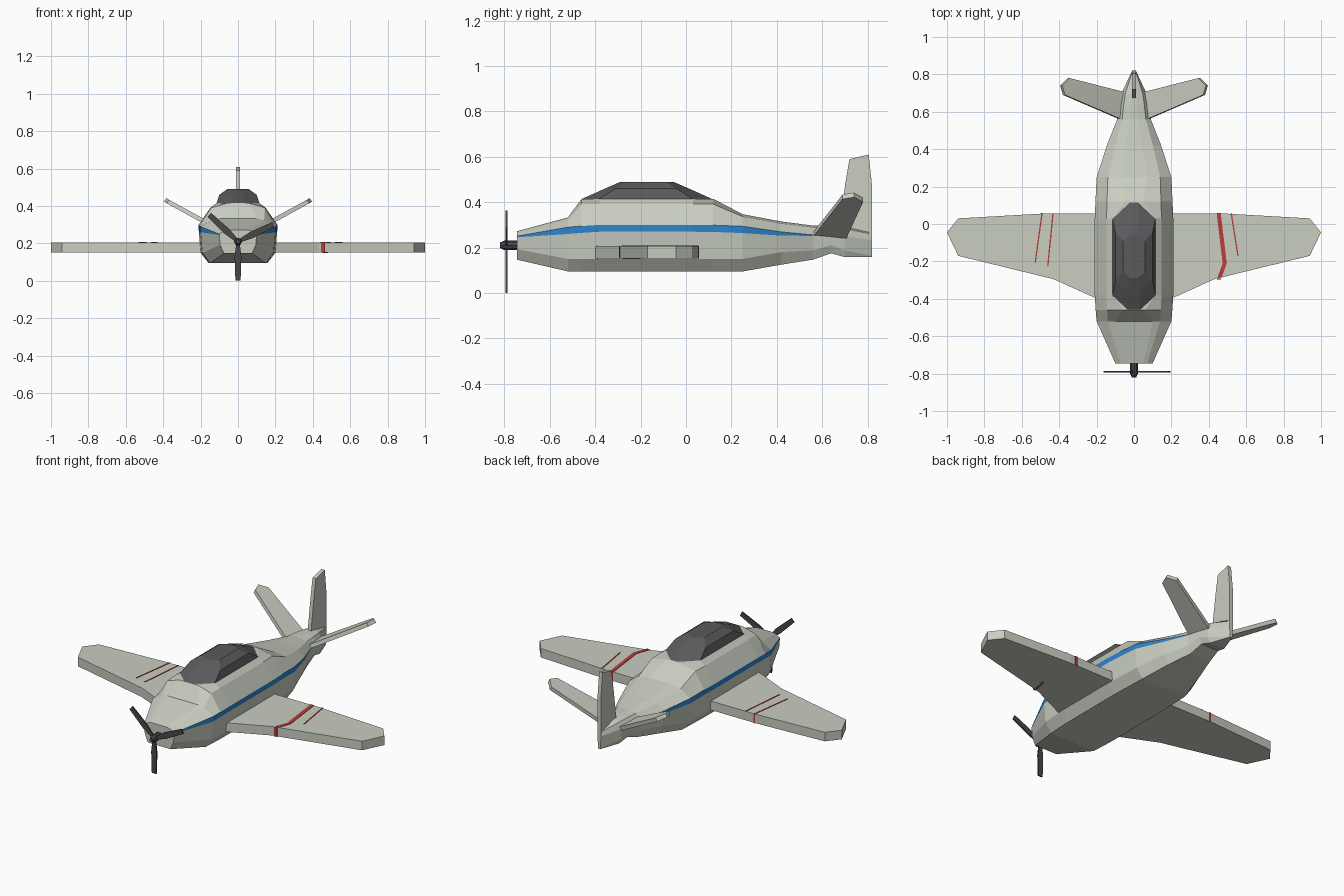
import bpy, bmesh, math
from mathutils import Vector

if "Cube" in bpy.data.objects:
    bpy.data.objects.remove(bpy.data.objects["Cube"])


def material(name, rgb):
    m = bpy.data.materials.new(name)
    m.diffuse_color = (*rgb, 1)
    m.use_nodes = True
    m.node_tree.nodes["Principled BSDF"].inputs["Base Color"].default_value = m.diffuse_color
    return m


PALE = material("pale_grey", (0.58, 0.61, 0.53))
CANOPY = material("canopy_grey", (0.105, 0.10, 0.105))
DARK = material("dark_grey", (0.065, 0.065, 0.068))
BLUE = material("blue", (0.025, 0.23, 0.62))
RED = material("red", (0.50, 0.045, 0.045))


def loft(name, rings, mats, rule=None):
    """Skin closed rings of equal length; rule(ring, side) gives the material index."""
    bm = bmesh.new()
    vs = [[bm.verts.new(p) for p in r] for r in rings]
    n = len(vs[0])
    for i in range(len(vs) - 1):
        for j in range(n):
            k = (j + 1) % n
            f = bm.faces.new((vs[i][j], vs[i][k], vs[i + 1][k], vs[i + 1][j]))
            if rule:
                f.material_index = rule(i, j)
    bm.faces.new(vs[0])
    bm.faces.new(vs[-1])
    bmesh.ops.recalc_face_normals(bm, faces=bm.faces)
    me = bpy.data.meshes.new(name)
    bm.to_mesh(me)
    bm.free()
    for m in mats:
        me.materials.append(m)
    ob = bpy.data.objects.new(name, me)
    bpy.context.collection.objects.link(ob)


def slab(name, pts, offset, mat):
    """Flat outline thickened along offset."""
    off = Vector(offset)
    loft(name, [[Vector(p) for p in pts], [Vector(p) + off for p in pts]], [mat])


def mirrored(half):
    """Close a half outline across x = 0."""
    return half + [(-x, y, z) for x, y, z in reversed(half)]


# Fuselage section: keel, chine, stripe low and high, shoulder, top
def section(y, w, keel, mid, top_w, top):
    h = .015 * min(1, max(.15, (w - .08) / .12))
    z_shoulder = mid + h + .8 * (top - mid - h)
    return mirrored([(.75 * w, y, keel), (.95 * w, y, keel + .055 * min(1, w / .12)),
                     (w, y, mid - h), (w, y, mid + h),
                     (.7 * w, y, z_shoulder), (top_w, y, top)])


# Stations: y, half width, keel z, stripe z, top half width, top z
stations = [
    (-.745, .10, .147, .248, .05, .272),
    (-.52, .20, .095, .275, .10, .333),
    (-.46, .205, .095, .28, .06, .415),
    (-.38, .21, .095, .285, .115, .415),
    (.03, .21, .095, .285, .115, .415),
    (.12, .206, .095, .284, .045, .415),
    (.25, .20, .095, .279, .07, .347),
    (.42, .145, .125, .261, .045, .315),
    (.56, .09, .147, .254, .02, .297),
    (.64, .078, .175, .252, .015, .296),
    (.70, .066, .158, .247, .012, .292),
    (.82, .01, .158, .232, .006, .265),
]
loft("fuselage", [section(*s) for s in stations], [PALE, BLUE],
     lambda i, j: int(j in (2, 8) and stations[i][0] < .5))

# Canopy: one plan shape shrinking upward (z, half width, half length)
plan = [(.3, -1), (1, -.74), (1, .7), (.2, 1)]
loft("canopy", [mirrored([(w * a, l * b - .172, z) for a, b in plan])
                for z, w, l in ((.414, .115, .288), (.46, .10, .185), (.49, .058, .116))],
     [CANOPY])

# Wings and tilted tailplanes, one per side
wing = [(.12, .055), (.94, .03), (1, -.045), (.94, -.17), (.43, -.295), (.12, -.435)]
wing.insert(1, (.50, .055))
tail = [(.05, .56), (.09, .565), (.38, .69), (.395, .74), (.355, .78), (.04, .70)]
for side, s in (("right", 1), ("left", -1)):
    slab(side + "_wing", [(s * x, y, .152) for x, y in wing], (0, 0, .054), PALE)
    slab(side + "_tailplane", [(s * x, y, .205 + .55 * x) for x, y in tail],
         (-s * .011, 0, .02), PALE)

# Tail fin
fin = [(.64, .28), (.675, .295), (.70, .47), (.72, .59), (.805, .61), (.82, .47), (.82, .20)]
slab("tail_fin", [(-.011, y, z) for y, z in fin], (.022, 0, 0), PALE)


# Red wing stripes: thin plates following a path on the wing skin
def stripe(name, path, w, z=.2055):
    pts = [(x - w / 2, y, z) for x, y in path] + [(x + w / 2, y, z) for x, y in reversed(path)]
    slab(name, pts, (0, 0, .003), RED)


stripe("right_wide_stripe", [(.453, .056), (.485, -.21), (.458, -.285)], .022)
stripe("right_thin_stripe", [(.52, .056), (.556, -.17)], .007)
stripe("left_outer_stripe", [(-.492, .056), (-.528, -.205)], .007)
stripe("left_inner_stripe", [(-.433, .056), (-.461, -.225)], .007)
stripe("right_under_stripe", [(.475, -.20), (.458, -.28)], .012, .1495)

# Stripe ends wrapping the wing edges
for name, x, w, y in (("leading_edge_mark", .455, .02, -.291),
                      ("right_trailing_mark", .453, .018, .053),
                      ("left_trailing_mark", -.492, .008, .053)):
    a, b = x - w / 2, x + w / 2
    slab(name, [(a, y, .152), (b, y, .152), (b, y, .207), (a, y, .207)],
         (0, math.copysign(.005, y), 0), RED)

# Propeller: eight-sided spinner and three blades
loft("spinner", [[(r * math.cos(a * math.pi / 4), y, .21 + r * math.sin(a * math.pi / 4))
                  for a in range(8)] for y, r in ((-.73, .02), (-.80, .021), (-.82, .012))], [DARK])
blade = [(0, -.008), (.08, -.018), (.209, -.014), (.209, .014), (.08, .018), (0, .008)]
for n, deg in enumerate((26, 137, 270)):
    c, s = math.cos(math.radians(deg)), math.sin(math.radians(deg))
    slab(f"blade_{n + 1}", [(u * c - v * s, -.795, .21 + u * s + v * c) for u, v in blade],
         (0, .008, 0), DARK)
